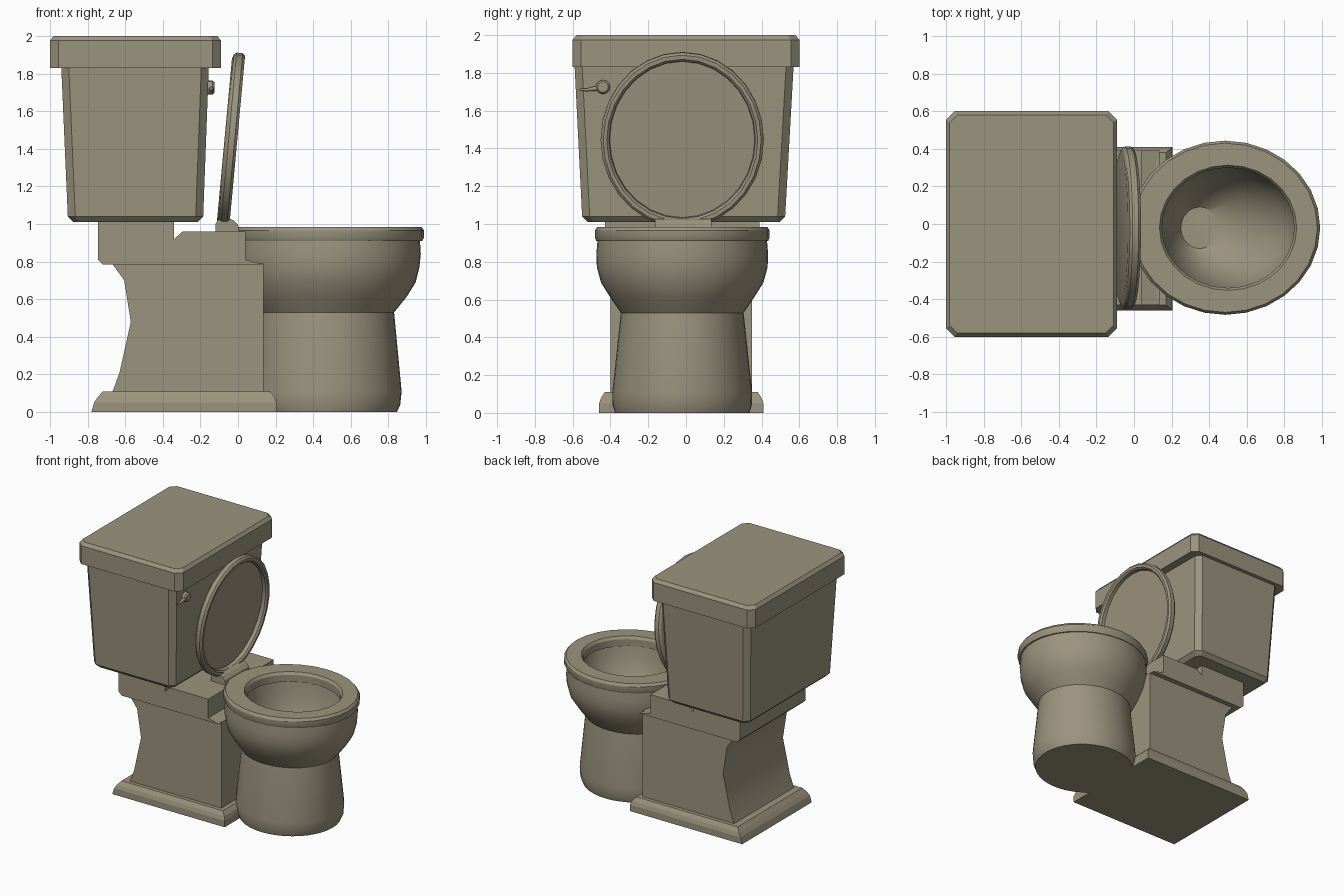
import bpy, bmesh, math
from mathutils import Matrix, Vector

CY = -0.02  # the body sits slightly off the y centre line
mat = bpy.data.materials.new("stone beige")
mat.diffuse_color = (0.33, 0.295, 0.21, 1)


def finish(name, bm, smooth=None, matrix=None):
    if matrix:
        bm.transform(matrix)
    bmesh.ops.recalc_face_normals(bm, faces=bm.faces[:])
    me = bpy.data.meshes.new(name)
    bm.to_mesh(me)
    bm.free()
    ob = bpy.data.objects.new(name, me)
    bpy.context.collection.objects.link(ob)
    me.materials.append(mat)
    if smooth:
        bpy.ops.object.select_all(action='DESELECT')
        ob.select_set(True)
        bpy.context.view_layer.objects.active = ob
        bpy.ops.object.shade_smooth_by_angle(angle=math.radians(smooth))
    return ob


def loft(name, rings, smooth=None, matrix=None, closed=False):
    """Skin a list of point rings; cap the ends or join last to first."""
    bm = bmesh.new()
    loops = [[bm.verts.new(p) for p in r] for r in rings]
    pairs = list(zip(loops, loops[1:]))
    if closed:
        pairs.append((loops[-1], loops[0]))
    else:
        bm.faces.new(loops[0])
        bm.faces.new(loops[-1])
    n = len(loops[0])
    for a, b in pairs:
        for i in range(n):
            j = (i + 1) % n
            bm.faces.new((a[i], a[j], b[j], b[i]))
    return finish(name, bm, smooth, matrix)


def oval(cx, rx, ry, z, cy=CY, n=28):
    return [(cx + rx * math.cos(2 * math.pi * i / n),
             cy + ry * math.sin(2 * math.pi * i / n), z) for i in range(n)]


def rect(x0, x1, y0, y1, z, c=0):
    """Rectangle ring, with corners cut by c."""
    if c == 0:
        return [(x0, y0, z), (x1, y0, z), (x1, y1, z), (x0, y1, z)]
    return [(x0 + c, y0, z), (x1 - c, y0, z), (x1, y0 + c, z), (x1, y1 - c, z),
            (x1 - c, y1, z), (x0 + c, y1, z), (x0, y1 - c, z), (x0, y0 + c, z)]


def slab(name, profile, y0, y1, smooth=None):
    """xz profile extruded along y."""
    return loft(name, [[(x, y, z) for x, z in profile] for y in (y0, y1)], smooth)


# Cistern and its lid
loft("tank", [rect(-0.875, -0.215, -0.52, 0.495, 1.01, 0.03),
              rect(-0.905, -0.185, -0.55, 0.525, 1.04, 0.04),
              rect(-0.94, -0.155, -0.59, 0.57, 1.84, 0.04)])
loft("tank_lid", [rect(-1, -0.09, -0.6, 0.6, 1.83, 0.045),
                  rect(-1, -0.09, -0.6, 0.6, 1.975, 0.045),
                  rect(-0.98, -0.11, -0.58, 0.58, 2.0, 0.04)])

# Flush lever: round knob facing +x with a tapering arm toward -y
to_x = Matrix.Translation((-0.175, -0.44, 1.725)) @ Matrix.Rotation(math.pi / 2, 4, 'Y')
loft("lever_knob", [oval(0, r, r, h, 0, 16) for r, h in
                    ((0.037, 0), (0.037, 0.04), (0.028, 0.05))], 30, to_x)
to_y = Matrix.Translation((-0.142, -0.45, 1.72)) @ Matrix.Rotation(math.pi / 2, 4, 'X')
loft("lever_arm", [[(x, y - dz, z) for x, y, z in oval(0, r, r, h, 0, 10)] for r, h, dz in
                   ((0.014, 0, 0), (0.012, 0.04, 0.004), (0.008, 0.075, 0.01),
                    (0.006, 0.115, 0.007))], 40, to_y)

# Plinth, waisted pedestal and the shelf that carries the tank
loft("plinth", [rect(-0.78, 0.205, -0.46, 0.41, 0),
                rect(-0.765, 0.205, -0.46, 0.41, 0.05),
                rect(-0.745, 0.195, -0.45, 0.40, 0.08),
                rect(-0.72, 0.17, -0.43, 0.38, 0.11)])
slab("pedestal", [(-0.67, 0.10), (-0.63, 0.21), (-0.57, 0.48), (-0.605, 0.70),
                  (-0.67, 0.79), (0.135, 0.79), (0.135, 0.10)], -0.40, 0.35, 30)
slab("shelf", [(-0.72, 0.785), (0.135, 0.785), (0.04, 0.81), (0.04, 0.96),
               (-0.295, 0.96), (-0.34, 0.92), (-0.34, 1.02), (-0.745, 1.02),
               (-0.745, 0.81)], -0.43, 0.39)

# Bowl: column and bulge outside, then over the top and down to the drain
outer = [(0.47, 0.375, 0.355, 0), (0.47, 0.393, 0.368, 0.04), (0.47, 0.40, 0.37, 0.11),
         (0.47, 0.36, 0.325, 0.53), (0.475, 0.42, 0.38, 0.61), (0.48, 0.465, 0.43, 0.69),
         (0.48, 0.485, 0.452, 0.77), (0.48, 0.492, 0.455, 0.84), (0.48, 0.487, 0.448, 0.92)]
inner = [(0.50, 0.365, 0.33, 0.92), (0.495, 0.352, 0.318, 0.82), (0.475, 0.315, 0.285, 0.70),
         (0.44, 0.25, 0.23, 0.59), (0.39, 0.165, 0.165, 0.50), (0.35, 0.10, 0.11, 0.45)]
loft("bowl", [oval(a, b, c, z, n=40) for a, b, c, z in outer + inner], 32)

# Seat ring
loft("seat", [oval(*r) for r in (
    (0.485, 0.48, 0.44, 0.91), (0.485, 0.495, 0.455, 0.91), (0.485, 0.505, 0.463, 0.93),
    (0.485, 0.505, 0.463, 0.965), (0.485, 0.49, 0.45, 0.985),
    (0.50, 0.365, 0.333, 0.985), (0.50, 0.352, 0.32, 0.965), (0.50, 0.352, 0.32, 0.91))],
    30, closed=True)

# Raised seat lid: an oval dish tilted upright, hollow toward the bowl
tilt = math.atan2(0.085, 0.92)
up = Vector((math.sin(tilt), 0, math.cos(tilt)))
out = Vector((math.cos(tilt), 0, -math.sin(tilt)))
side = out.cross(up)
stand = Matrix((up, side, out)).transposed().to_4x4()
stand.translation = (-0.038, CY, 1.447)
loft("seat_lid", [oval(0, a, b, h, 0) for a, b, h in (
    (0.43, 0.395, -0.034), (0.455, 0.42, -0.026), (0.465, 0.432, -0.012),
    (0.465, 0.432, 0.02), (0.452, 0.418, 0.034), (0.43, 0.40, 0.034),
    (0.418, 0.387, 0.022), (0.415, 0.384, -0.005))], 30, stand)

# Hinge block
slab("hinge", [(-0.12, 0.95), (0.01, 0.95), (0.0, 0.995), (-0.025, 1.02),
               (-0.05, 1.03), (-0.10, 1.03), (-0.12, 1.0)], -0.165, 0.135)
